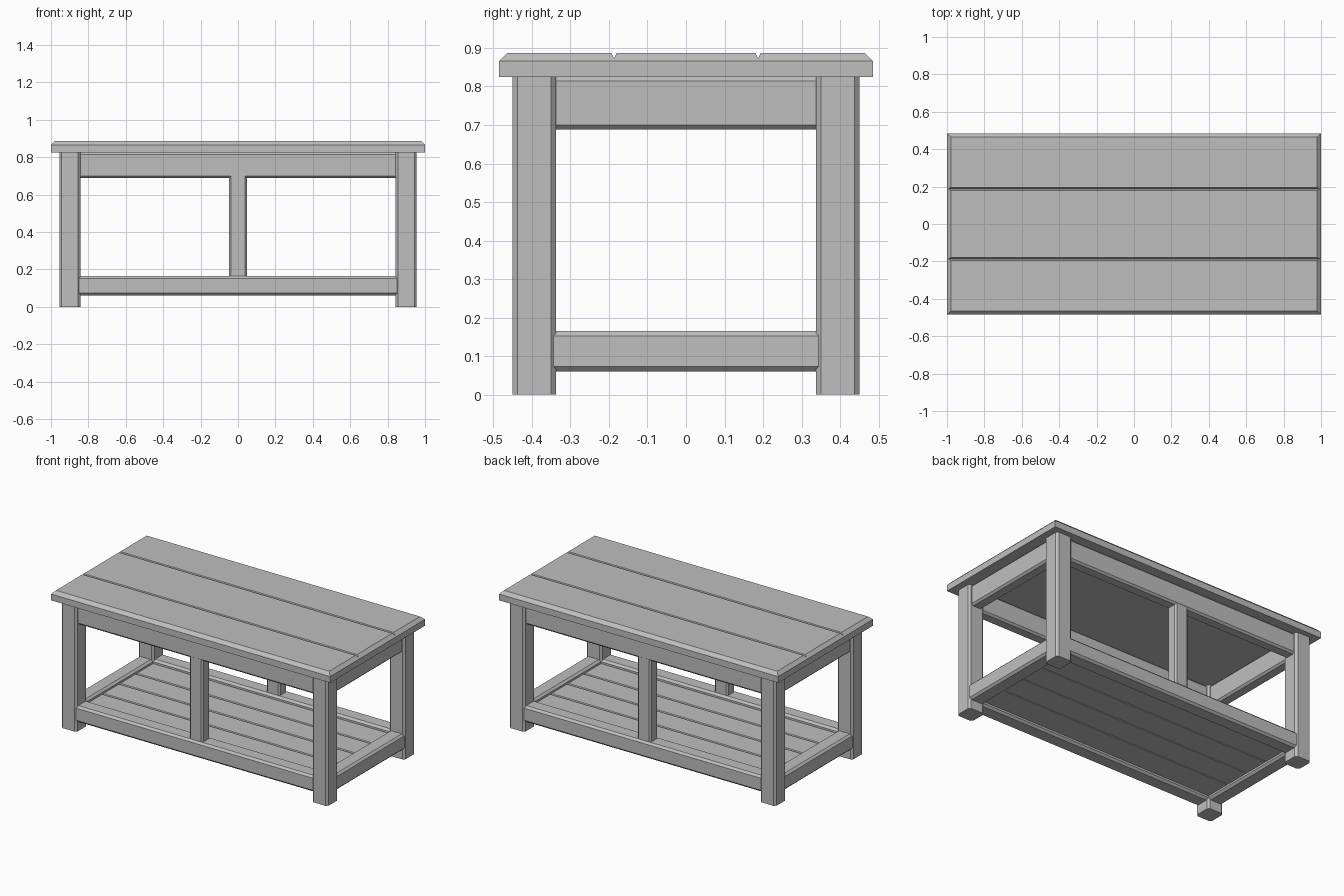
import bpy, bmesh
from mathutils import Vector

if "Cube" in bpy.data.objects:
    bpy.data.objects.remove(bpy.data.objects["Cube"])

wood = bpy.data.materials.new("grey wood")
wood.diffuse_color = (0.52, 0.52, 0.52, 1)
wood.use_nodes = True
wood.node_tree.nodes["Principled BSDF"].inputs["Base Color"].default_value = wood.diffuse_color


def finish(name, bm):
    bmesh.ops.recalc_face_normals(bm, faces=bm.faces[:])
    me = bpy.data.meshes.new(name)
    bm.to_mesh(me)
    bm.free()
    me.materials.append(wood)
    ob = bpy.data.objects.new(name, me)
    bpy.context.collection.objects.link(ob)
    return ob


def prism(profile, axis, a, b):
    """Extrude a 2D profile (the other two axes in order) from a to b along axis."""
    bm = bmesh.new()
    verts = []
    for u, v in profile:
        p = [u, v]
        p.insert(axis, a)
        verts.append(bm.verts.new(p))
    face = bm.faces.new(verts)
    ext = bmesh.ops.extrude_face_region(bm, geom=[face])
    move = Vector([b - a if i == axis else 0 for i in range(3)])
    bmesh.ops.translate(bm, vec=move,
                        verts=[e for e in ext["geom"] if isinstance(e, bmesh.types.BMVert)])
    return bm


def chamfered(u0, u1, v0, v1, c):
    return [(u0 + c, v0), (u1 - c, v0), (u1, v0 + c), (u1, v1 - c),
            (u1 - c, v1), (u0 + c, v1), (u0, v1 - c), (u0, v0 + c)]


def beam(name, axis, a, b, u, v, c):
    return finish(name, prism(chamfered(*u, *v, c), axis, a, b))


def planks(half_y, z0, z1, seams, c, w, d):
    """Board outline with chamfered upper edges and V-grooves at the seams."""
    pts = [(-half_y, z0), (-half_y, z1 - c), (-half_y + c, z1)] if c else [(-half_y, z0), (-half_y, z1)]
    for s in seams:
        pts += [(s - w, z1), (s, z1 - d), (s + w, z1)]
    pts += [(half_y - c, z1), (half_y, z1 - c), (half_y, z0)] if c else [(half_y, z1), (half_y, z0)]
    return pts


# Table top: three boards, chamfered all round
bm = prism(planks(0.485, 0.825, 0.887, (-0.187, 0.187), 0.021, 0.007, 0.014), 0, -1, 1)
for s in (-1, 1):
    cut = bmesh.ops.bisect_plane(bm, geom=bm.verts[:] + bm.edges[:] + bm.faces[:],
                                 plane_co=(s, 0, 0.866), plane_no=(s, 0, 1), clear_outer=True)
    bmesh.ops.holes_fill(bm, edges=[e for e in bm.edges if e.is_boundary], sides=0)
finish("table_top", bm)

# Legs
LX, LY, H = 0.899, 0.3935, 0.0565
for sx, nx in ((-1, "left"), (1, "right")):
    for sy, ny in ((-1, "front"), (1, "back")):
        x, y = sx * LX, sy * LY
        beam(f"{ny}_{nx}_leg", 2, 0, 0.825, (x - H, x + H), (y - H, y + H), 0.013)

# Long aprons, lower rails and centre posts
for s, n in ((-1, "front"), (1, "back")):
    y = s * LY
    beam(n + "_apron", 0, -0.86, 0.86, (y - 0.039, y + 0.039), (0.688, 0.826), 0.012)
    beam(n + "_lower_rail", 0, -0.86, 0.86, (y - 0.051, y + 0.051), (0.06, 0.165), 0.013)
    beam(n + "_centre_post", 2, 0.16, 0.70, (-0.048, 0.048), (y - 0.038, y + 0.038), 0.011)

# End aprons and lower rails
for s, n in ((-1, "left"), (1, "right")):
    x = s * LX
    beam(n + "_apron", 1, -0.36, 0.36, (x - 0.039, x + 0.039), (0.688, 0.826), 0.012)
    beam(n + "_lower_rail", 1, -0.36, 0.36, (x - 0.051, x + 0.051), (0.06, 0.165), 0.013)

# Lower shelf: four boards grooved on both faces
top = planks(0.35, 0.085, 0.14, (-0.171, 0, 0.171), 0, 0.007, 0.012)
under = []
for s in (0.171, 0, -0.171):
    under += [(s + 0.004, 0.085), (s, 0.091), (s - 0.004, 0.085)]
finish("lower_shelf", prism(top + under, 0, -0.855, 0.855))
